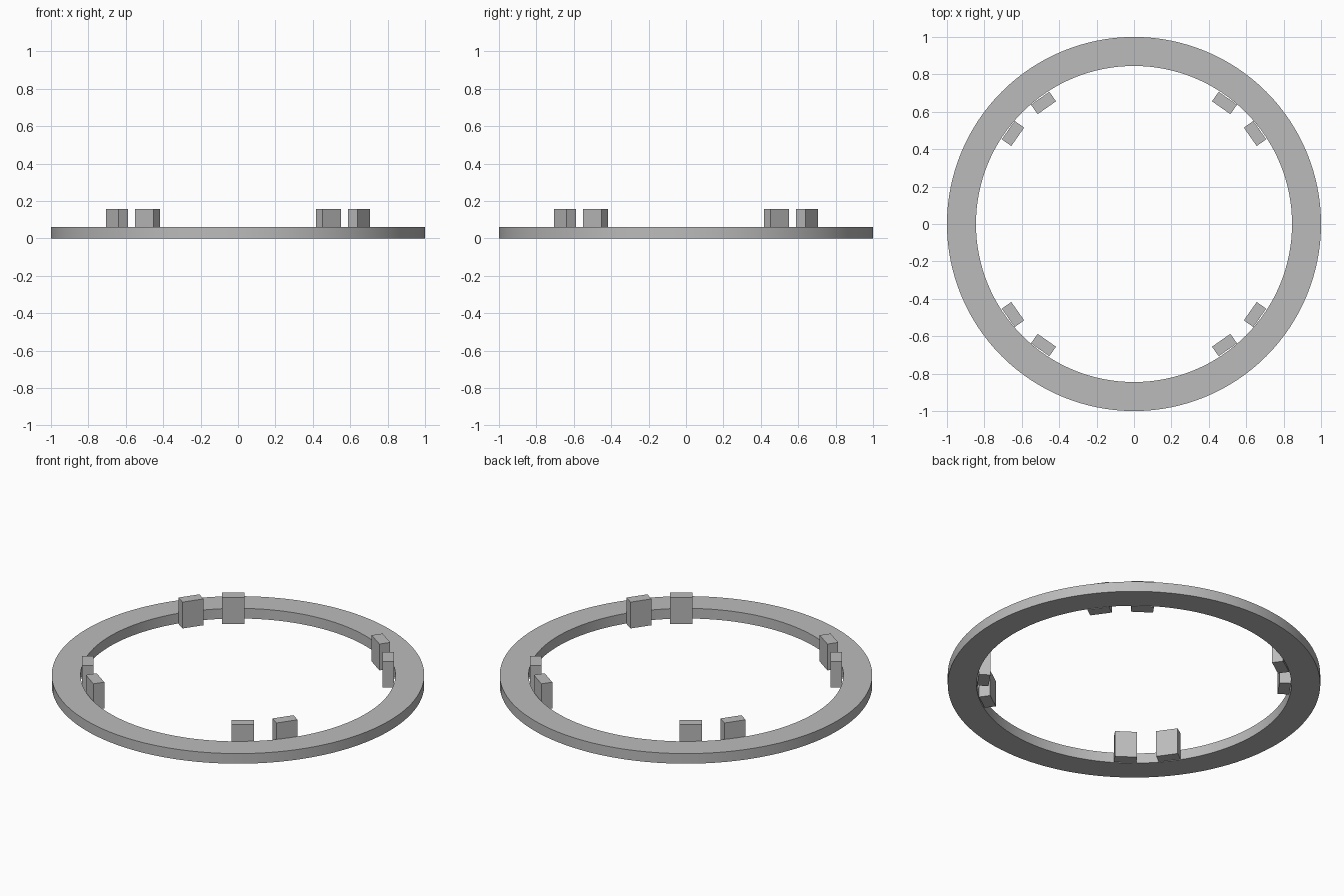
import bpy, bmesh, math
from mathutils import Matrix

cube = bpy.data.objects.get("Cube")
if cube:
    bpy.data.objects.remove(cube, do_unlink=True)

grey = bpy.data.materials.new("plain grey")
grey.use_nodes = True
colour = (0.5, 0.5, 0.5, 1)
grey.diffuse_color = colour
grey.node_tree.nodes["Principled BSDF"].inputs["Base Color"].default_value = colour


def add_object(name, bm):
    mesh = bpy.data.meshes.new(name)
    bmesh.ops.recalc_face_normals(bm, faces=bm.faces)
    bm.to_mesh(mesh)
    bm.free()
    mesh.materials.append(grey)
    obj = bpy.data.objects.new(name, mesh)
    bpy.context.collection.objects.link(obj)
    return obj


# Flat ring: a rectangular section spun about z
OUTER, INNER, THICK = 1.0, 0.845, 0.06
bm = bmesh.new()
section = [bm.verts.new(p) for p in ((INNER, 0, 0), (OUTER, 0, 0), (OUTER, 0, THICK), (INNER, 0, THICK))]
edges = [bm.edges.new((section[i], section[(i + 1) % 4])) for i in range(4)]
bmesh.ops.spin(bm, geom=section + edges, axis=(0, 0, 1), cent=(0, 0, 0),
               angle=math.tau, steps=128, use_merge=True)
bmesh.ops.remove_doubles(bm, verts=bm.verts, dist=1e-5)
ring = add_object("ring", bm)
bpy.ops.object.select_all(action="DESELECT")
ring.select_set(True)
bpy.context.view_layer.objects.active = ring
bpy.ops.object.shade_smooth_by_angle(angle=math.radians(30))

# Paired upright tabs inside the ring, mirrored into the four quadrants
WIDTH, DEPTH, HEIGHT = 0.12, 0.062, 0.156
TILT = math.radians(55)
for side_y, end in ((1, "back"), (-1, "front")):
    for side_x, side in ((1, "left"), (-1, "right")):
        for swap, place in ((False, "inner"), (True, "outer")):
            x, y, turn = 0.484, 0.647, TILT
            if swap:
                x, y, turn = y, x, math.pi / 2 - turn
            bm = bmesh.new()
            bmesh.ops.create_cube(bm, size=1, matrix=Matrix.Diagonal((DEPTH, WIDTH, HEIGHT, 1)))
            bm.transform(Matrix.Translation((side_x * x, side_y * y, HEIGHT / 2))
                         @ Matrix.Rotation(turn * side_x * side_y, 4, "Z"))
            add_object(f"{end}_{side}_{place}_tab", bm)
